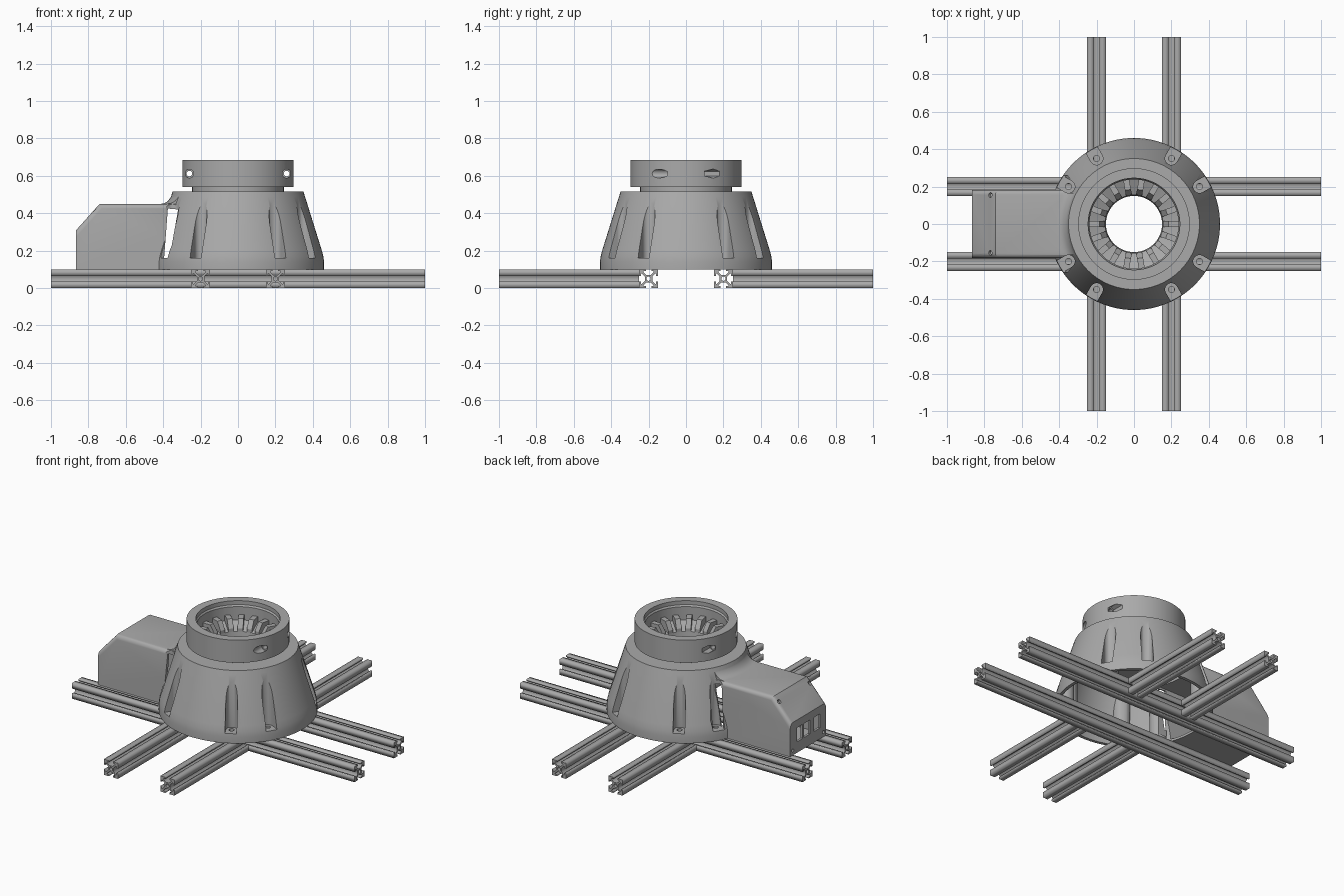
import bpy, bmesh, math
from mathutils import Matrix, Vector

if "Cube" in bpy.data.objects:
    bpy.data.objects.remove(bpy.data.objects["Cube"])

grey = bpy.data.materials.new("plain grey")
grey.use_nodes = True
grey.diffuse_color = (0.4, 0.4, 0.4, 1)
grey.node_tree.nodes["Principled BSDF"].inputs["Base Color"].default_value = (0.4, 0.4, 0.4, 1)


def finish(name, bm):
    bmesh.ops.recalc_face_normals(bm, faces=bm.faces)
    mesh = bpy.data.meshes.new(name)
    bm.to_mesh(mesh)
    bm.free()
    mesh.materials.append(grey)
    obj = bpy.data.objects.new(name, mesh)
    bpy.context.collection.objects.link(obj)
    return obj


def lathe(name, profile, closed=False, steps=96):
    bm = bmesh.new()
    verts = [bm.verts.new((r, 0, z)) for r, z in profile]
    pairs = list(zip(verts, verts[1:] + verts[:1]))
    edges = [bm.edges.new(p) for p in (pairs if closed else pairs[:-1])]
    bmesh.ops.spin(bm, geom=verts + edges, cent=(0, 0, 0), axis=(0, 0, 1),
                   angle=math.tau, steps=steps)
    bmesh.ops.remove_doubles(bm, verts=bm.verts, dist=1e-5)
    return finish(name, bm)


def prism(name, outline, half, round_off=0):
    """Side outline in x and z, extruded to both sides in y."""
    bm = bmesh.new()
    face = bm.faces.new([bm.verts.new((x, -half, z)) for x, z in outline])
    new = bmesh.ops.extrude_face_region(bm, geom=[face])["geom"]
    bmesh.ops.translate(bm, vec=(0, 2 * half, 0),
                        verts=[v for v in new if isinstance(v, bmesh.types.BMVert)])
    if round_off:
        rim = [e for e in bm.edges if abs(e.verts[0].co.y - e.verts[1].co.y) < 1e-5
               and max(v.co.z for v in e.verts) > 0.3 and min(v.co.x for v in e.verts) < -0.4
               and sum(v.co.z for v in e.verts) > 0.5]
        bmesh.ops.bevel(bm, geom=rim, offset=round_off, segments=4, profile=0.5, affect='EDGES')
    return finish(name, bm)


def box(name, lo, hi):
    bm = bmesh.new()
    lo, hi = Vector(lo), Vector(hi)
    bmesh.ops.create_cube(bm, size=1, matrix=Matrix.Translation((lo + hi) / 2)
                          @ Matrix.Diagonal((*(hi - lo), 1)))
    return finish(name, bm)


def rod(name, start, end, radius, sides=32):
    start, end = Vector(start), Vector(end)
    d = end - start
    bm = bmesh.new()
    bmesh.ops.create_cone(bm, cap_ends=True, segments=sides, radius1=radius, radius2=radius,
                          depth=d.length, matrix=Matrix.Translation((start + end) / 2)
                          @ d.to_track_quat('Z', 'Y').to_matrix().to_4x4())
    return finish(name, bm)


def combine(target, tool, operation='DIFFERENCE'):
    mod = target.modifiers.new("cut", 'BOOLEAN')
    mod.operation, mod.solver, mod.object = operation, 'EXACT', tool
    graph = bpy.context.evaluated_depsgraph_get()
    mesh = bpy.data.meshes.new_from_object(target.evaluated_get(graph))
    target.modifiers.clear()
    target.data = mesh
    bpy.data.objects.remove(tool)


def smooth(obj):
    bpy.ops.object.select_all(action='DESELECT')
    obj.select_set(True)
    bpy.context.view_layer.objects.active = obj
    bpy.ops.object.shade_smooth_by_angle(angle=math.radians(30))


# Slotted rails: one side of the section, turned four times, with a round bore
HALF_SIDE = [(0.05, 0.015), (0.04, 0.015), (0.04, 0.0275), (0.035, 0.0275), (0.02, 0.0125)]
SIDE = [(0.05, -0.05)] + [(x, -y) for x, y in HALF_SIDE] + HALF_SIDE[::-1]


def rail(name, centre, length, along_x):
    curve = bpy.data.curves.new(name, 'CURVE')
    curve.dimensions, curve.fill_mode, curve.extrude = '2D', 'BOTH', length / 2
    section = [Matrix.Rotation(q * math.pi / 2, 2) @ Vector(p) for q in range(4) for p in SIDE]
    bore = [Vector((math.cos(a), math.sin(a))) * 0.0115
            for a in (i * math.tau / 16 for i in range(16))]
    for loop in (section, bore):
        spline = curve.splines.new('POLY')
        spline.points.add(len(loop) - 1)
        for point, p in zip(spline.points, loop):
            point.co = (p.x, p.y, 0, 1)
        spline.use_cyclic_u = True
    temp = bpy.data.objects.new(name, curve)
    bpy.context.collection.objects.link(temp)
    graph = bpy.context.evaluated_depsgraph_get()
    mesh = bpy.data.meshes.new_from_object(temp.evaluated_get(graph))
    bpy.data.objects.remove(temp)
    turn = Matrix.Rotation(math.pi / 2, 4, 'Y' if along_x else 'X')
    mesh.transform(Matrix.Translation(centre) @ turn)
    mesh.materials.clear()
    mesh.materials.append(grey)
    obj = bpy.data.objects.new(name, mesh)
    bpy.context.collection.objects.link(obj)


for s in (-1, 1):
    rail("long_rail", (0, s * 0.2, 0.05), 2, True)
    for t in (-1, 1):
        rail("short_rail", (s * 0.2, t * 0.625, 0.05), 0.75, False)

# Housing: flared shroud joined to the side box with a curved blend
shroud = lathe("housing", [(0, 0.1), (0.46, 0.1), (0.46, 0.14), (0.456, 0.17), (0.447, 0.205),
                           (0.358, 0.49), (0.35, 0.515), (0, 0.515)])
side_box = prism("side_box", [(-0.865, 0.1), (-0.865, 0.31), (-0.74, 0.45), (-0.3, 0.45),
                              (-0.3, 0.1)], 0.182, 0.025)
blend = lathe("blend", [(0.3, 0.4), (0.42, 0.4), (0.42, 0.449), (0.395, 0.453), (0.375, 0.465),
                        (0.36, 0.485), (0.349, 0.514), (0.3, 0.514)], True)
combine(blend, box("slab", (-0.6, -0.165, 0.3), (-0.2, 0.165, 0.6)), 'INTERSECT')
combine(shroud, side_box, 'UNION')
combine(shroud, blend, 'UNION')
combine(shroud, prism("box_hollow", [(-0.85, 0.115), (-0.85, 0.304), (-0.733, 0.435),
                                     (-0.25, 0.435), (-0.25, 0.115)], 0.16))

# Shroud hollow, leaving a boss around every screw pocket
SPOTS = [(sx * a, sy * b) for a, b in ((0.2, 0.35), (0.35, 0.2))
         for sx in (-1, 1) for sy in (-1, 1)]
hollow = lathe("hollow", [(0, 0.05), (0.44, 0.05), (0.44, 0.14), (0.428, 0.2), (0.337, 0.49),
                          (0, 0.49)])
for x, y in SPOTS:
    combine(hollow, rod("boss", (x, y, 0), (x, y, 0.6), 0.05))
combine(shroud, hollow)
combine(shroud, rod("throat", (0, 0, 0), (0, 0, 0.6), 0.2, 96))

# Screw pockets, open outwards, with a screw hole in each floor
for x, y in SPOTS:
    pocket = rod("pocket", (x, y, 0.16), (x, y, 0.51), 0.034)
    channel = box("channel", (0, -0.034, 0.16), (0.12, 0.034, 0.51))
    channel.data.transform(Matrix.Translation((x, y, 0))
                           @ Matrix.Rotation(math.atan2(y, x), 4, 'Z'))
    combine(pocket, channel, 'UNION')
    combine(shroud, pocket)
    combine(shroud, rod("screw_hole", (x, y, 0.05), (x, y, 0.2), 0.016))

# Open slot between shroud and side box
combine(shroud, prism("slot", [(-0.375, 0.425), (-0.32, 0.42), (-0.366, 0.162),
                               (-0.395, 0.162)], 0.26))

# Ports and screw holes in the end of the side box
for y in (-0.09, 0.01, 0.085):
    combine(shroud, box("port", (-0.9, y - 0.03, 0.17), (-0.84, y + 0.03, 0.26)))
for y in (-0.155, 0.155):
    combine(shroud, rod("end_hole", (-0.9, y, 0.13), (-0.84, y, 0.13), 0.01, 16))
    combine(shroud, rod("lid_hole", (-0.81, y, 0.46), (-0.73, y, 0.38), 0.013, 16))
smooth(shroud)

# Clamping collar with a funnel floor
collar = lathe("collar", [(0.245, 0.49), (0.245, 0.54), (0.298, 0.54), (0.298, 0.685),
                          (0.245, 0.685), (0.245, 0.66), (0.238, 0.65), (0.238, 0.565),
                          (0.155, 0.53), (0.15, 0.49)], True)
for x in (-0.26, 0.26):
    combine(collar, rod("bolt_hole", (x, -0.3, 0.612), (x, 0.3, 0.612), 0.015))
    combine(collar, rod("bolt_head_seat", (x, -0.3, 0.612), (x, -0.1, 0.612), 0.023))
    combine(collar, rod("nut_seat", (x, 0.1, 0.612), (x, 0.3, 0.612), 0.025, 6))
smooth(collar)

# Ring of gripping teeth inside the collar
TEETH = 18
for i in range(TEETH):
    tooth = prism("tooth", [(0.24, 0.53), (0.24, 0.6), (0.185, 0.6), (0.155, 0.55),
                            (0.155, 0.52)], 0.016)
    tooth.data.transform(Matrix.Rotation(i * math.tau / TEETH, 4, 'Z'))
